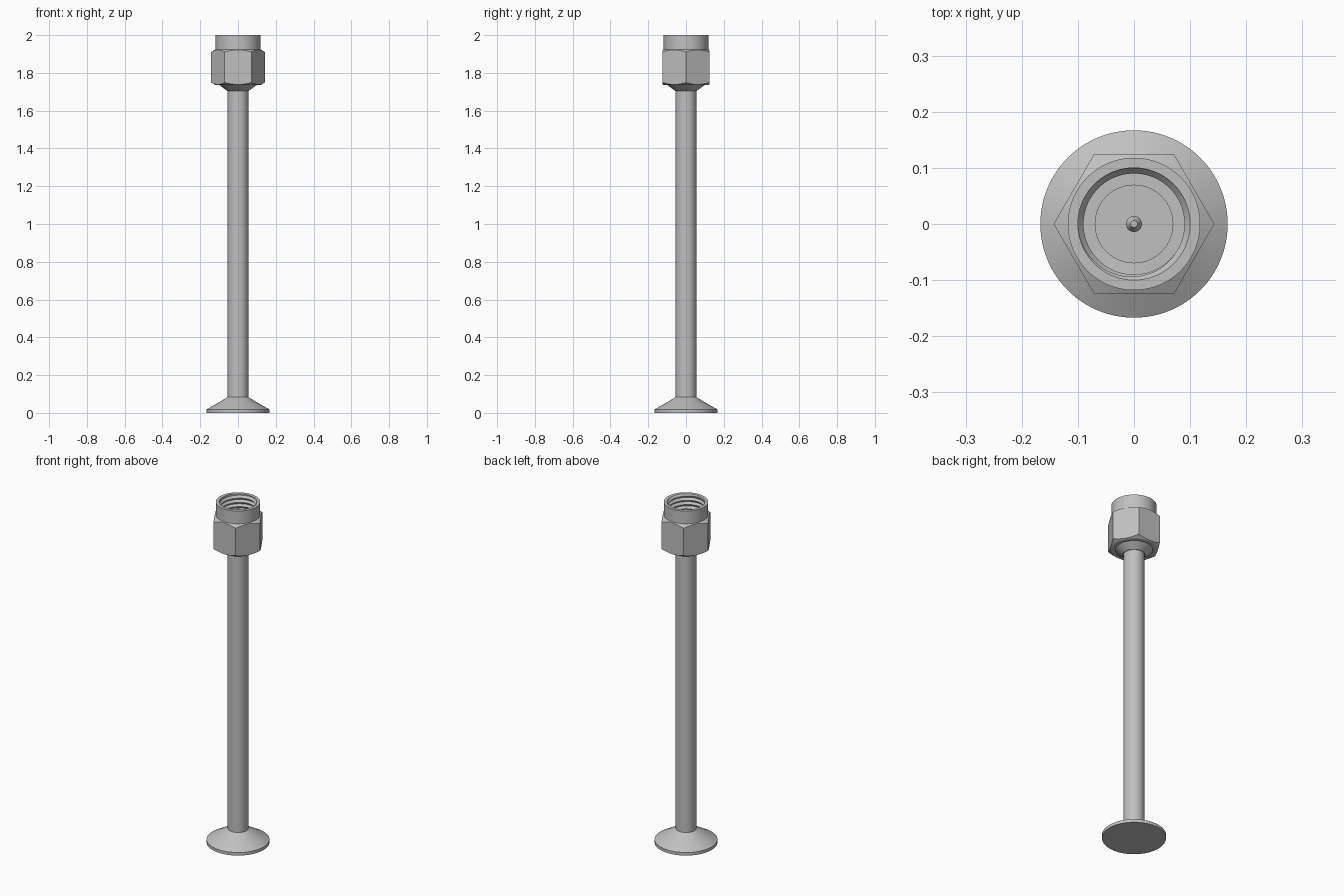
import bpy, bmesh, math

cube = bpy.data.objects.get("Cube")
if cube:
    bpy.data.objects.remove(cube, do_unlink=True)

SEGS = 96
TOP, SEAT = 2.0, 1.88        # rim height and bore floor
COLLAR_R, BORE_R = 0.118, 0.1

metal = bpy.data.materials.new("grey metal")
metal.use_nodes = True
grey = (0.53, 0.53, 0.53, 1)
metal.diffuse_color = grey
metal.node_tree.nodes["Principled BSDF"].inputs["Base Color"].default_value = grey


def revolve(name, profile):
    """Sweep profile(angle) -> [(radius, z), ...] once around the z axis."""
    bm = bmesh.new()
    columns = []
    for i in range(SEGS + 1):
        a = math.tau * i / SEGS
        columns.append([bm.verts.new((r * math.cos(a), r * math.sin(a), z))
                        for r, z in profile(a)])
    for left, right in zip(columns, columns[1:]):
        for k in range(len(left) - 1):
            bm.faces.new((left[k], right[k], right[k + 1], left[k + 1]))
    bmesh.ops.remove_doubles(bm, verts=bm.verts, dist=1e-5)
    mesh = bpy.data.meshes.new(name)
    bm.to_mesh(mesh)
    bm.free()
    mesh.materials.append(metal)
    obj = bpy.data.objects.new(name, mesh)
    bpy.context.collection.objects.link(obj)
    bpy.ops.object.select_all(action='DESELECT')
    obj.select_set(True)
    bpy.context.view_layer.objects.active = obj
    bpy.ops.object.shade_smooth_by_angle(angle=math.radians(25))
    return obj


def lathe(name, points):
    return revolve(name, lambda a: points)


def nut_profile(a):
    """Hexagon with conical chamfers on both ends, plus the round collar."""
    sector = math.pi / 3
    hex_r = 0.124 / math.cos(a % sector - sector / 2)
    drop = (hex_r - COLLAR_R) * 0.58
    return [(0.05, 1.735), (COLLAR_R, 1.735), (hex_r, 1.735 + drop),
            (hex_r, 1.925 - drop), (COLLAR_R, 1.925),
            (COLLAR_R, TOP), (BORE_R, TOP)]


def thread_profile(a):
    """Helical internal thread, clamped between the rim and the floor."""
    pitch = 0.025
    points = [(BORE_R, TOP)]
    for k in range(14):
        z = TOP + (2 - k / 2 - a / math.tau) * pitch
        z = min(TOP, max(SEAT, z))
        r = 0.09 if k % 2 else BORE_R
        points.append((max(r, BORE_R - (TOP - z)), z))
    return points + [(0.09, SEAT), (0, SEAT)]


# Flared foot and straight tube
lathe("base_flange", [(0, 0), (0.167, 0), (0.167, 0.018), (0.055, 0.083), (0, 0.083)])
lathe("tube", [(0.055, 0.07), (0.055, 1.72)])
lathe("tube_shoulder", [(0.05, 1.705), (0.058, 1.705), (0.1, 1.737), (0.05, 1.737)])

# Coupling nut with threaded socket
revolve("coupling_nut", nut_profile)
revolve("socket_thread", thread_profile)

# Insulator and centre pin inside the socket
lathe("insulator", [(0.07, SEAT), (0.07, SEAT + 0.006), (0, SEAT + 0.006)])
lathe("centre_pin", [(0.014, SEAT), (0.014, 1.945), (0.006, 1.962), (0, 1.962)])
